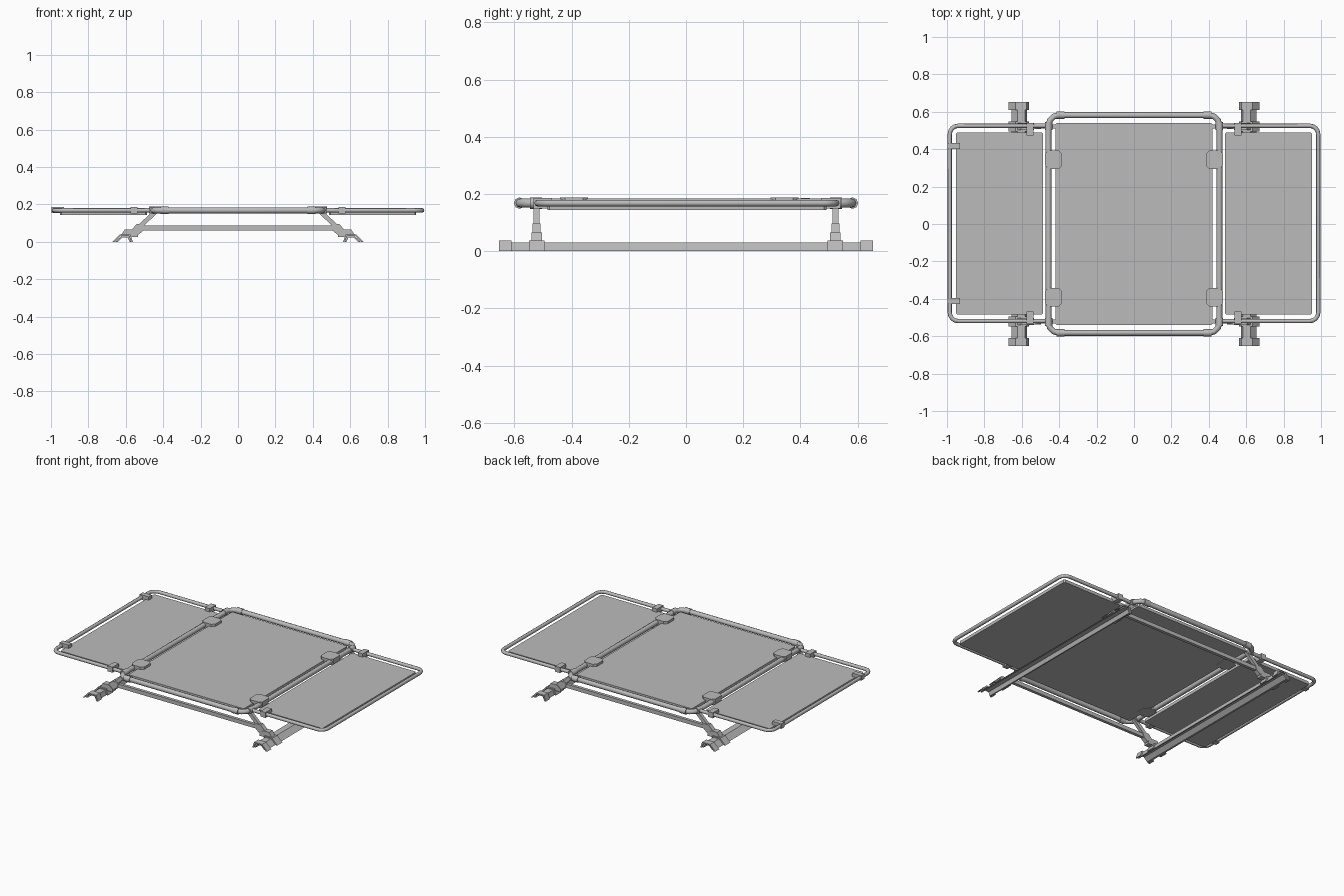
import bpy, bmesh, math
from mathutils import Vector

cube = bpy.data.objects.get("Cube")
if cube:
    bpy.data.objects.remove(cube, do_unlink=True)

grey = bpy.data.materials.new("plain grey")
grey.use_nodes = True
COLOUR = (0.5, 0.5, 0.5, 1)
grey.diffuse_color = COLOUR
grey.node_tree.nodes["Principled BSDF"].inputs["Base Color"].default_value = COLOUR

SIDES = ((1, "left"), (-1, "right"))
ENDS = ((-1, "front"), (1, "back"))
TUBE_Z = 0.168


def prism(name, outline, low, high, axis):
    """Extrude an outline: (x, y) along z, or (x, z) along y."""
    place = (lambda p, h: (p[0], p[1], h)) if axis == "z" else (lambda p, h: (p[0], h, p[1]))
    bm = bmesh.new()
    bottom = [bm.verts.new(place(p, low)) for p in outline]
    top = [bm.verts.new(place(p, high)) for p in outline]
    bm.faces.new(bottom)
    bm.faces.new(top)
    for i in range(len(outline)):
        j = (i + 1) % len(outline)
        bm.faces.new((bottom[i], bottom[j], top[j], top[i]))
    bmesh.ops.recalc_face_normals(bm, faces=bm.faces)
    mesh = bpy.data.meshes.new(name)
    bm.to_mesh(mesh)
    bm.free()
    obj = bpy.data.objects.new(name, mesh)
    bpy.context.collection.objects.link(obj)
    mesh.materials.append(grey)
    return obj


def plate(name, x, y, size_x, size_y, low, high, cut=0.0):
    """Flat plate with clipped corners."""
    a, b = size_x / 2, size_y / 2
    if cut:
        pts = [(a, b - cut), (a - cut, b), (cut - a, b), (-a, b - cut),
               (-a, cut - b), (cut - a, -b), (a - cut, -b), (a, cut - b)]
    else:
        pts = [(a, b), (-a, b), (-a, -b), (a, -b)]
    return prism(name, [(x + u, y + v) for u, v in pts], low, high, "z")


def tube(name, path, radius, closed=False):
    """Eight-sided pipe along a path."""
    curve = bpy.data.curves.new(name, "CURVE")
    curve.dimensions = "3D"
    curve.bevel_depth = radius
    curve.bevel_resolution = 2
    curve.use_fill_caps = True
    spline = curve.splines.new("POLY")
    spline.points.add(len(path) - 1)
    for point, co in zip(spline.points, path):
        point.co = (*co, 1)
    spline.use_cyclic_u = closed
    obj = bpy.data.objects.new(name, curve)
    bpy.context.collection.objects.link(obj)
    curve.materials.append(grey)
    bpy.ops.object.select_all(action="DESELECT")
    obj.select_set(True)
    bpy.context.view_layer.objects.active = obj
    bpy.ops.object.convert(target="MESH")
    bpy.ops.object.shade_smooth_by_angle(angle=math.radians(50))
    return bpy.context.object


def corner(x, y, radius, start, steps=4):
    """Quarter bend inside the corner (x, y), beginning at a given angle."""
    cx, cy = x - math.copysign(radius, x), y - math.copysign(radius, y)
    angles = [math.radians(start + 90 * i / steps) for i in range(steps + 1)]
    return [(cx + radius * math.cos(a), cy + radius * math.sin(a), TUBE_Z) for a in angles]


# Centre bed and its pipe frame
plate("centre_panel", 0, 0, 0.84, 1.08, 0.153, 0.172, 0.008)
loop = []
for x, y, start in ((1, 1, 0), (-1, 1, 90), (-1, -1, 180), (1, -1, 270)):
    loop += corner(x * 0.457, y * 0.582, 0.055, start, 3)
tube("centre_frame", loop, 0.016, closed=True)

# Folding side beds
for s, side in SIDES:
    plate(side + "_panel", s * 0.72, 0.003, 0.466, 0.975, 0.144, 0.164, 0.008)
    upper = corner(0.985, 0.522, 0.045, 0)
    path = [(0.457, 0.522, TUBE_Z)] + upper[::-1]
    path += [(x, -y, z) for x, y, z in path[::-1]]
    tube(side + "_frame", [(s * x, y + 0.003, z) for x, y, z in path], 0.0115)

    # Hinge pads between centre bed and side bed
    for y, end in ((-0.392, "front"), (0.344, "back")):
        plate(f"{side}_{end}_hinge_pad", s * 0.43, y, 0.092, 0.098, 0.15, 0.188, 0.018)

    for e, end in ENDS:
        tag = f"{side}_{end}_"
        # Pipe sleeves at the frame corners
        tube(tag + "end_sleeve", [(s * 0.372, e * 0.582, TUBE_Z), (s * 0.414, e * 0.582, TUBE_Z)], 0.02)
        tube(tag + "side_sleeve", [(s * 0.457, e * 0.503, TUBE_Z), (s * 0.457, e * 0.545, TUBE_Z)], 0.02)
        plate(tag + "panel_clip", s * 0.556, e * 0.504 + 0.003, 0.035, 0.065, 0.15, 0.186)

# Latches on the outer edge of one side bed
for e, end in ENDS:
    plate(end + "_latch", -0.964, e * 0.415 + 0.003, 0.066, 0.032, 0.153, 0.186)


def channel(outer, top_outer, top_inner, inner, height, wall=0.008):
    """Upside-down channel section in x and z."""
    return [(outer, 0), (top_outer, height), (top_inner, height), (inner, 0),
            (inner + wall, 0), (top_inner + wall, height - wall),
            (top_outer - wall / 2, height - wall), (outer - wall * 1.5, 0)]


RAIL = channel(0.655, 0.622, 0.582, 0.572, 0.031)
SHOE = channel(0.67, 0.633, 0.575, 0.562, 0.038)
LOWER_JOINT = [(0.627, 0.032), (0.605, 0.066), (0.562, 0.066), (0.535, 0.045),
               (0.535, 0.026), (0.6, 0.026)]
UPPER_JOINT = [(0.585, 0.052), (0.567, 0.067), (0.54, 0.096), (0.505, 0.096),
               (0.496, 0.085), (0.505, 0.06), (0.53, 0.04), (0.56, 0.034)]
LEG = [(0.555, 0.07), (0.52, 0.07), (0.42, 0.164), (0.455, 0.164)]


def mirrored(outline, s):
    return [(s * x, z) for x, z in outline]


def block(name, outline, s, y, width):
    return prism(name, mirrored(outline, s), y - width / 2, y + width / 2, "y")


# Ground rails, shoes, joints and slanted legs
for s, side in SIDES:
    block(side + "_ground_rail", RAIL, s, 0, 1.29)
    for e, end in ENDS:
        tag = f"{side}_{end}_"
        block(tag + "end_shoe", SHOE, s, e * 0.632, 0.043)
        block(tag + "leg_shoe", SHOE, s, e * 0.522, 0.054)
        block(tag + "lower_joint", LOWER_JOINT, s, e * 0.522, 0.037)
        block(tag + "upper_joint", UPPER_JOINT, s, e * 0.522, 0.028)
        block(tag + "leg", LEG, s, e * 0.522, 0.021)

# Long cross bars between the legs
for e, end in ENDS:
    bar = [(-0.53, 0.061), (-0.53, 0.086), (0.53, 0.086), (0.53, 0.061)]
    block(end + "_cross_bar", bar, 1, e * 0.522, 0.02)
